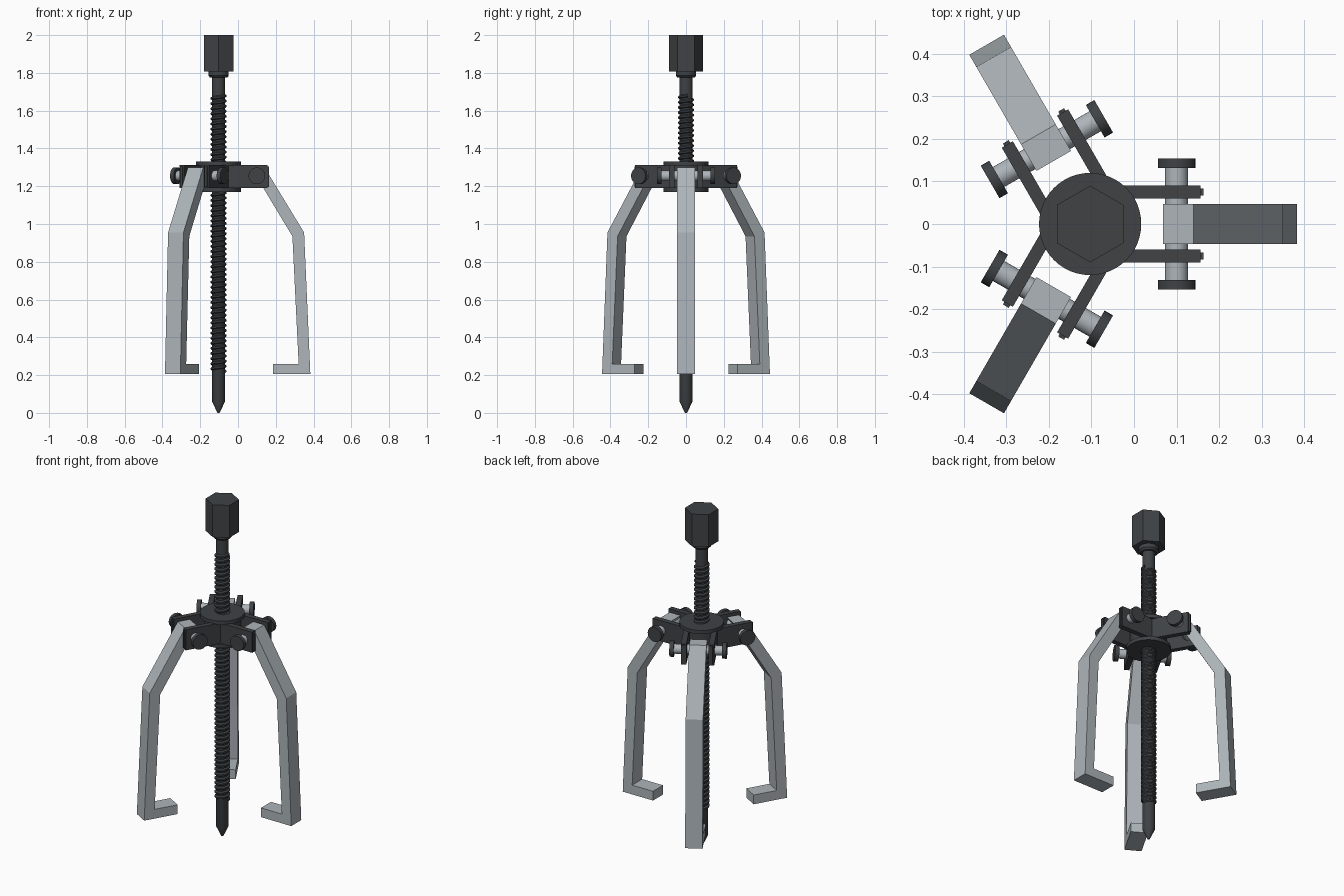
import bpy, bmesh, math
from mathutils import Matrix, Vector

if "Cube" in bpy.data.objects:
    bpy.data.objects.remove(bpy.data.objects["Cube"])

CX = -0.103  # screw axis position in x


def material(name, rgb):
    m = bpy.data.materials.new(name)
    m.diffuse_color = (*rgb, 1)
    m.use_nodes = True
    m.node_tree.nodes["Principled BSDF"].inputs["Base Color"].default_value = m.diffuse_color
    return m


DARK = material("dark_steel", (0.05, 0.055, 0.06))
LIGHT = material("light_steel", (0.42, 0.46, 0.49))


def make(name, bm, mat, angle=0, smooth=False):
    bmesh.ops.recalc_face_normals(bm, faces=bm.faces)
    bm.transform(Matrix.Translation((CX, 0, 0)) @ Matrix.Rotation(angle, 4, 'Z'))
    me = bpy.data.meshes.new(name)
    bm.to_mesh(me)
    bm.free()
    me.materials.append(mat)
    ob = bpy.data.objects.new(name, me)
    bpy.context.collection.objects.link(ob)
    if smooth:
        bpy.context.view_layer.objects.active = ob
        ob.select_set(True)
        bpy.ops.object.shade_smooth_by_angle(angle=math.radians(35))
        ob.select_set(False)
    return ob


def lathe(profile, n=32, phase=0.0):
    """Closed solid of revolution from (radius, z) pairs."""
    bm = bmesh.new()
    rings = [[bm.verts.new((r * math.cos(phase + math.tau * i / n),
                            r * math.sin(phase + math.tau * i / n), z))
              for i in range(n)] for r, z in profile]
    for a, b in zip(rings, rings[1:]):
        for i in range(n):
            j = (i + 1) % n
            bm.faces.new((a[i], a[j], b[j], b[i]))
    bm.faces.new(rings[0][::-1])
    bm.faces.new(rings[-1])
    return bm


def extrude_profile(points, y0, y1):
    """Extrude an (r, z) outline along y."""
    bm = bmesh.new()
    face = bm.faces.new([bm.verts.new((x, y0, z)) for x, z in points])
    res = bmesh.ops.extrude_face_region(bm, geom=[face])
    moved = [v for v in res["geom"] if isinstance(v, bmesh.types.BMVert)]
    bmesh.ops.translate(bm, verts=moved, vec=(0, y1 - y0, 0))
    return bm


def pin(radius, y0, y1, r, z):
    bm = lathe([(radius, y0), (radius, y1)], 28)
    bm.transform(Matrix.Translation((r, 0, z)) @ Matrix.Rotation(-math.pi / 2, 4, 'X'))
    return bm


# Forcing screw: pointed shaft, collar and hex head
make("screw_shaft", lathe([(0.006, 0), (0.034, 0.06), (0.034, 1.79)]), DARK, smooth=True)
make("screw_collar", lathe([(0.045, 1.775), (0.054, 1.785), (0.054, 1.815)]), DARK, smooth=True)
make("hex_head", lathe([(0.09, 1.808), (0.09, 2.0)], 6, math.pi / 2), DARK)

# Helical thread ridge
bm = bmesh.new()
z0, z1, pitch, seg = 0.22, 1.68, 0.027, 24
steps = int((z1 - z0) / pitch * seg)
section = [(0.032, -0.011), (0.042, -0.004), (0.042, 0.004), (0.032, 0.011)]
prev = None
for i in range(steps + 1):
    a = math.tau * i / seg
    z = z0 + pitch * i / seg
    cur = [bm.verts.new((r * math.cos(a), r * math.sin(a), z + dz)) for r, dz in section]
    if prev:
        for k in range(4):
            m = (k + 1) % 4
            bm.faces.new((prev[k], prev[m], cur[m], cur[k]))
    else:
        bm.faces.new(cur)
    prev = cur
bm.faces.new(prev[::-1])
make("screw_thread", bm, DARK, smooth=True)

# Hub: two discs around a narrower core
make("hub", lathe([(0.12, 1.17), (0.12, 1.192), (0.1, 1.192), (0.1, 1.308),
                   (0.12, 1.308), (0.12, 1.33)], 48), DARK, smooth=True)

# Three jaws with their lugs and pivot pins
ARM = [(0.171, 1.30), (0.243, 1.30), (0.453, 0.955), (0.486, 0.205),
       (0.287, 0.205), (0.287, 0.26), (0.424, 0.26), (0.391, 0.935)]
PR, PZ = 0.203, 1.255
for n in range(3):
    ang = math.tau * n / 3
    make(f"jaw_arm_{n+1}", extrude_profile(ARM, -0.047, 0.047), LIGHT, ang)
    make(f"pivot_pin_{n+1}", pin(0.027, -0.14, 0.14, PR, PZ), LIGHT, ang, True)
    for s, side in ((1, "left"), (-1, "right")):
        lug = extrude_profile([(0.045, 1.19), (0.266, 1.19), (0.266, 1.312), (0.045, 1.312)],
                              s * 0.06, s * 0.09)
        ends = [e for e in lug.edges if all(v.co.x > 0.2 for v in e.verts)]
        bmesh.ops.bevel(lug, geom=ends, offset=0.007, segments=2, affect='EDGES')
        make(f"lug_{side}_{n+1}", lug, DARK, ang)
        make(f"pin_head_{side}_{n+1}", pin(0.044, s * 0.131, s * 0.154, PR, PZ), DARK, ang, True)
